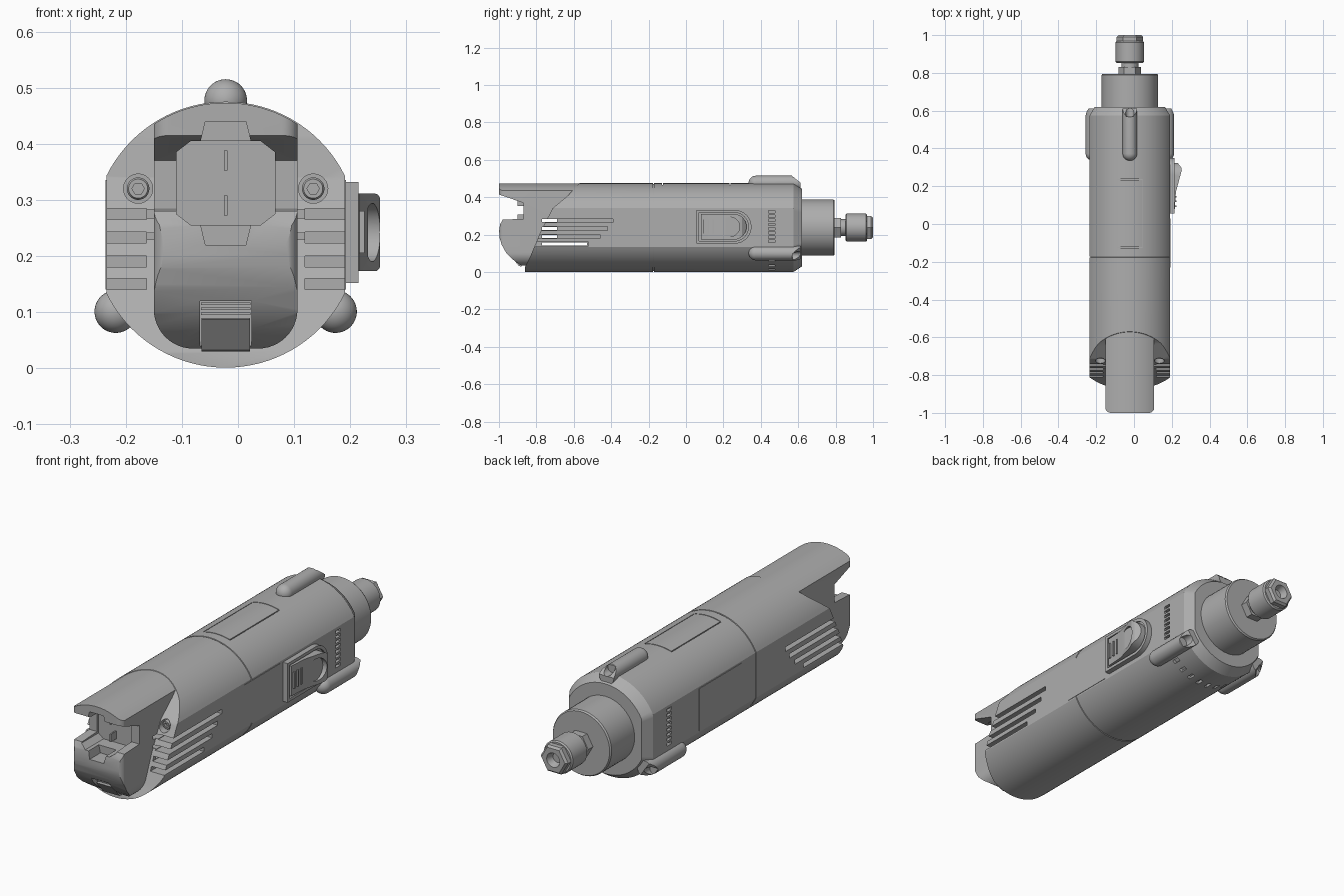
import bpy, bmesh
from math import sin, cos, pi, acos, radians
from mathutils import Matrix, Vector

if "Cube" in bpy.data.objects:
    bpy.data.objects.remove(bpy.data.objects["Cube"])

CX, CZ = -0.022, 0.238          # long axis of the tool
parts = []


def finish(name, bm, keep):
    bmesh.ops.recalc_face_normals(bm, faces=bm.faces)
    me = bpy.data.meshes.new(name)
    bm.to_mesh(me)
    bm.free()
    ob = bpy.data.objects.new(name, me)
    bpy.context.collection.objects.link(ob)
    if keep:
        parts.append(ob)
    return ob


def loft(name, section, stations, keep=True, x=0, z=CZ):
    """Scale an (x, z) section along y; stations are (y, scale)."""
    bm = bmesh.new()
    rings = [[bm.verts.new((CX + x + a * s, y, z + b * s)) for a, b in section]
             for y, s in stations]
    n = len(section)
    for r, q in zip(rings, rings[1:]):
        for i in range(n):
            bm.faces.new((r[i], r[(i + 1) % n], q[(i + 1) % n], q[i]))
    bm.faces.new(rings[0])
    bm.faces.new(rings[-1])
    return finish(name, bm, keep)


def prism(name, axis, pts, lo, hi, keep=True):
    """Extrude a 2D outline along x or z."""
    bm = bmesh.new()
    def place(p, t):
        return (CX + t, p[0], p[1]) if axis == "X" else (CX + p[0], p[1], t)
    a = [bm.verts.new(place(p, lo)) for p in pts]
    b = [bm.verts.new(place(p, hi)) for p in pts]
    bm.faces.new(a)
    bm.faces.new(b)
    for i in range(len(pts)):
        j = (i + 1) % len(pts)
        bm.faces.new((a[i], a[j], b[j], b[i]))
    return finish(name, bm, keep)


def box(name, x0, x1, y0, y1, z0, z1, keep=True):
    return prism(name, "Z", [(x0, y0), (x1, y0), (x1, y1), (x0, y1)], z0, z1, keep)


def boolean(target, cutter, op="DIFFERENCE"):
    m = target.modifiers.new("cut", "BOOLEAN")
    m.operation, m.solver, m.object = op, "EXACT", cutter
    bpy.context.view_layer.objects.active = target
    bpy.ops.object.modifier_apply(modifier=m.name)
    bpy.data.objects.remove(cutter)


def arc(cx, cy, r, a, b, n=12):
    return [(cx + r * cos(a + (b - a) * i / n), cy + r * sin(a + (b - a) * i / n))
            for i in range(n + 1)]


def spin(ob, angle):
    c = Vector((CX, 0, CZ))
    ob.data.transform(Matrix.Translation(c) @ Matrix.Rotation(angle, 4, "Y")
                      @ Matrix.Translation(-c))


circle = arc(0, 0, 1, 0, 2 * pi, 48)[:-1]
hexagon = arc(0, 0, 1, 0, 2 * pi, 6)[:-1]

# Housing: round tube with flat sides, seam groove and chamfered back
flat = 0.2125
tube = [(max(-flat, min(flat, a)), b) for a, b in arc(0, 0, 0.237, 0, 2 * pi, 96)[:-1]]
housing = loft("housing", tube, [(-0.95, 1), (-0.177, 1), (-0.176, 0.985), (-0.172, 0.985),
                                 (-0.171, 1), (0.575, 1), (0.62, 0.875)])
slant = [(-1, 0.7), (-0.57, 0.7), (-0.57, 0.475), (-0.63, 0.41), (-0.714, 0.34),
         (-0.78, 0.21), (-0.83, 0.09), (-0.86, 0.03), (-0.865, -0.1), (-1, -0.1)]
boolean(housing, prism("cutter", "X", slant, -0.4, 0.4, False))

# Battery: section, side profile and plan outline intersected
half = 0.128
a0 = acos(half / 0.235)
section = (arc(0, 0, 0.235, a0, pi - a0, 20) + arc(-0.058, -0.133, 0.07, pi, 1.5 * pi)
           + arc(0.058, -0.133, 0.07, 1.5 * pi, 2 * pi))
battery = loft("battery", section, [(-1.04, 1), (-0.5, 1)])
side = [(-0.45, 0.6), (-1.05, 0.6), (-1.05, 0.432), (-0.87, 0.37), (-0.87, 0.285),
        (-0.98, 0.28), (-0.994, 0.255), (-0.999, 0.22), (-0.996, 0.18), (-0.985, 0.145),
        (-0.96, 0.1), (-0.93, 0.07), (-0.89, 0.04), (-0.85, 0.02), (-0.45, 0.02)]
boolean(battery, prism("cutter", "X", side, -0.3, 0.3, False), "INTERSECT")
plan = (arc(-0.1, -0.97, 0.03, pi, 1.5 * pi, 8) + arc(0.1, -0.97, 0.03, 1.5 * pi, 2 * pi, 8)
        + [(0.13, -0.4), (-0.13, -0.4)])
boolean(battery, prism("cutter", "Z", plan, -0.1, 0.7, False), "INTERSECT")

# Contact bay and its two finger notches
bay = [(-0.088, -0.055), (-0.062, -0.075), (-0.062, -0.0751), (0.062, -0.075), (0.088, -0.055),
       (0.088, 0.055), (0.062, 0.075), (-0.062, 0.075), (-0.088, 0.055)]
bay.pop(2)
boolean(battery, loft("cutter", bay, [(-1.1, 1), (-0.86, 1)], False, z=0.33))
for s in (-1, 1):
    notch = [(-0.052, -0.03 * s), (0.052, -0.03 * s), (0.036, 0.035 * s), (-0.036, 0.035 * s)]
    boolean(battery, loft("cutter", notch, [(-1.1, 1), (-0.92, 1)], False,
                          z=0.405 if s > 0 else 0.255))
    box("contact_blade", -0.003, 0.003, -0.9, -0.85, 0.33 + s * 0.04 - 0.018, 0.33 + s * 0.04 + 0.018)

# Release latch under the nose
boolean(battery, box("cutter", -0.046, 0.046, -1.1, -0.89, 0.03, 0.12, False))
prism("latch", "X", [(-0.88, 0.03), (-0.893, 0.032), (-0.94, 0.088), (-0.88, 0.09)], -0.043, 0.043)
for i in range(3):
    z = 0.095 + i * 0.009
    box("latch_rib", -0.044, 0.044, -0.935, -0.88, z, z + 0.004)

# Cooling slots: side slots, open straight through near the front
for z, end, through in ((0.275, -0.39, -0.69), (0.233, -0.42, -0.69),
                        (0.19, -0.46, -0.69), (0.15, -0.52, -0.53)):
    for s in (-1, 1):
        x0, x1 = sorted((s * 0.141, s * 0.3))
        boolean(housing, box("cutter", x0, x1, -0.95, end, z - 0.01, z + 0.01, False))
    for target in (housing, battery):
        boolean(target, box("cutter", -0.3, 0.3, -0.77, through, z - 0.008, z + 0.008, False))

# Screws in counterbored holes
for s in (-1, 1):
    boolean(housing, loft("cutter", circle, [(-0.95, 0.026), (-0.67, 0.026)], False, s * 0.156, 0.32))
    screw = loft("screw", circle, [(-0.715, 0.017), (-0.71, 0.02), (-0.65, 0.02)], True, s * 0.156, 0.32)
    boolean(screw, loft("cutter", hexagon, [(-0.75, 0.011), (-0.7, 0.011)], False, s * 0.156, 0.32))

# Small vents around the back: both sides and the underside
for i in range(8):
    z = 0.158 + i * 0.0225
    for s in (-1, 1):
        x0, x1 = sorted((s * 0.198, s * 0.3))
        boolean(housing, box("cutter", x0, x1, 0.44, 0.475, z, z + 0.013, False))
    vent = box("cutter", -0.008, 0.008, 0.44, 0.475, -0.1, 0.016, False)
    spin(vent, radians(-42 + i * 12))
    boolean(housing, vent)

# Engraved frame on top
for s in (-1, 1):
    boolean(housing, box("cutter", s * 0.068 - 0.002, s * 0.068 + 0.002, -0.125, 0.235, 0.46, 0.6, False))
for y in (-0.125, 0.235):
    boolean(housing, box("cutter", -0.066, 0.066, y - 0.002, y + 0.002, 0.462, 0.6, False))

# Label plates on the flat sides
box("right_label", 0.208, flat + 0.002, -0.23, 0.03, 0.14, 0.335)
box("left_label", -flat - 0.002, -0.208, -0.07, 0.24, 0.14, 0.335)

# Three rubber bumpers with scooped ends
for angle in (0, 125, -125):
    nose = [(0.335 + 0.038 * (1 - cos(t * pi / 20)), max(0.002, 0.038 * sin(t * pi / 20)))
            for t in range(11)]
    bumper = loft("bumper", circle, nose + [(0.618, 0.038)], z=0.477)
    boolean(bumper, prism("cutter", "X", [(0.565, 0.53), (0.565, 0.516), (0.612, 0.478),
                                          (0.612, 0.4), (0.7, 0.4), (0.7, 0.53)], -0.1, 0.1, False))
    boolean(bumper, loft("cutter", circle, [(0.57, 0.022), (0.7, 0.026)], False, z=0.5))
    spin(bumper, radians(angle))

# Sliding switch: base, wedge slider with thumb dish, grip ridges
def slot_outline(y0, yc, r):
    return [(y0, 0.242 - r)] + arc(yc, 0.242, r, -pi / 2, pi / 2, 24) + [(y0, 0.242 + r)]

base = prism("switch_base", "X", slot_outline(0.055, 0.26, 0.09), 0.2, 0.237)
boolean(base, prism("cutter", "X", slot_outline(0.07, 0.258, 0.076), 0.228, 0.3, False))
slider = prism("switch_slider", "X", slot_outline(0.08, 0.255, 0.069), 0.2, 0.3)
wedge = [(0.19, 0.05), (0.236, 0.05), (0.244, 0.17), (0.275, 0.285), (0.272, 0.3),
         (0.243, 0.335), (0.19, 0.335)]
boolean(slider, prism("cutter", "Z", wedge, 0.1, 0.4, False), "INTERSECT")
boolean(slider, prism("cutter", "X", arc(0.235, 0.242, 0.052, 0, 2 * pi, 32)[:-1], 0.254, 0.35, False))
for y in (0.095, 0.12, 0.145):
    box("switch_ridge", 0.23, 0.247, y - 0.004, y + 0.004, 0.205, 0.28)

# Front bearing collar, spindle and collet nut
loft("collar", circle, [(0.6, 0.15), (0.788, 0.15), (0.795, 0.145)])
loft("spindle", circle, [(0.78, 0.045), (0.87, 0.045)])
loft("spindle_hex", hexagon, [(0.78, 0.06), (0.83, 0.06)])
loft("collet_nut", circle, [(0.853, 0.069), (0.859, 0.075), (0.962, 0.075), (0.968, 0.069)])
tip = loft("collet_tip", hexagon, [(0.95, 0.07), (0.99, 0.07), (1.0, 0.06)])
boolean(tip, loft("cutter", circle, [(0.965, 0.022), (1.01, 0.036)], False))

# One grey finish, smooth with sharp edges kept
grey = bpy.data.materials.new("plain grey")
grey.use_nodes = True
color = (0.42, 0.42, 0.42, 1)
grey.diffuse_color = color
grey.node_tree.nodes["Principled BSDF"].inputs["Base Color"].default_value = color
bpy.ops.object.select_all(action="DESELECT")
for ob in parts:
    ob.data.materials.clear()
    ob.data.materials.append(grey)
    ob.select_set(True)
bpy.context.view_layer.objects.active = parts[0]
bpy.ops.object.shade_smooth_by_angle(angle=radians(25))
